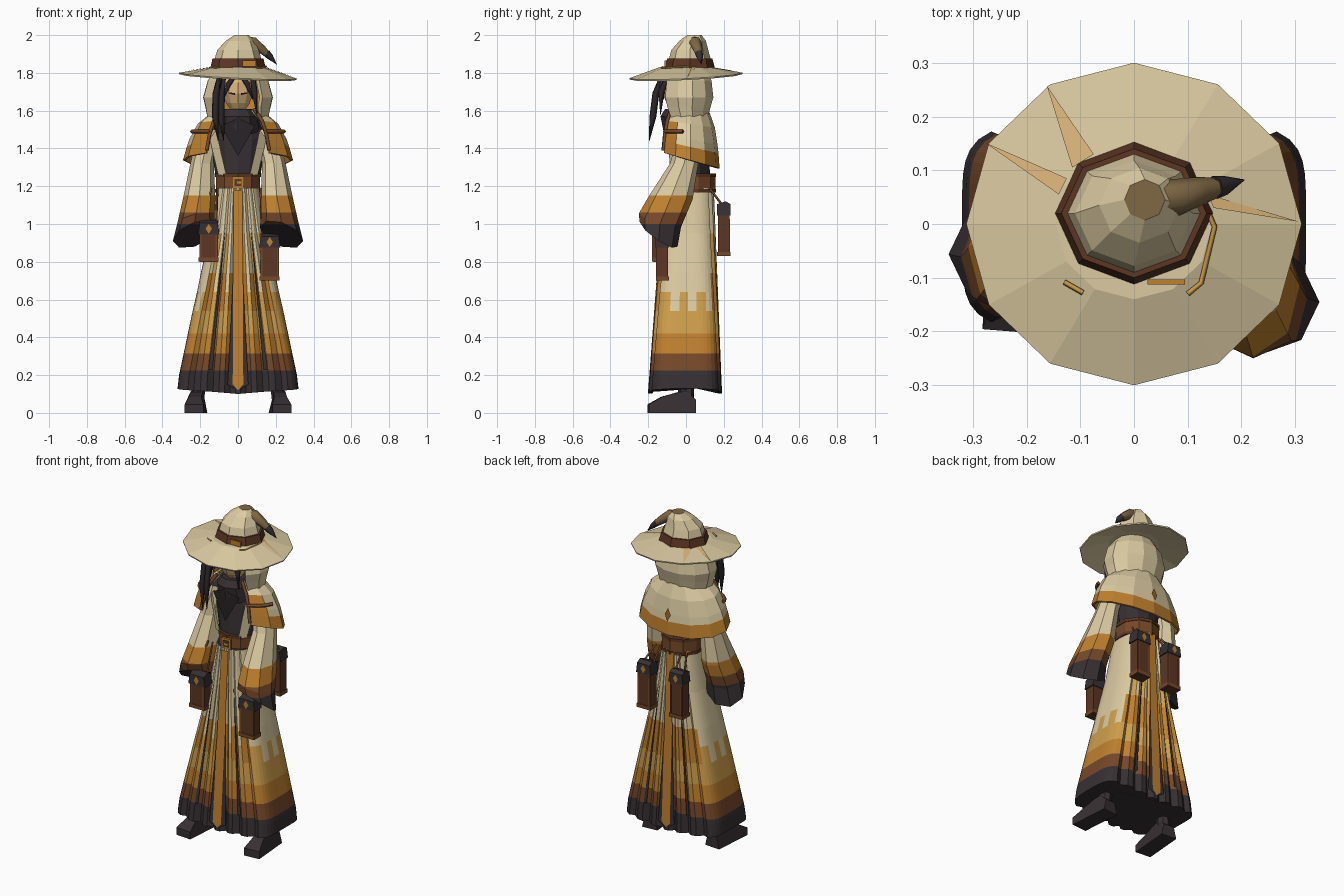
import bpy, bmesh, math
from mathutils import Matrix

if "Cube" in bpy.data.objects:
    bpy.data.objects.remove(bpy.data.objects["Cube"])

# Palette
PALETTE = dict(cream="DCCBA2", gold="BF802F", light_gold="CF9E4C", brown="764829", charcoal="383033",
               leather="5C3623", sand="DDB67C", umber="806845", bronze="96631F", hair="2B2529")
ID = list(PALETTE).index
MATS = []
for name, code in PALETTE.items():
    srgb = [int(code[k:k + 2], 16) / 255 for k in (0, 2, 4)]
    m = bpy.data.materials.new(name)
    m.use_nodes = True
    m.diffuse_color = [((c + 0.055) / 1.055) ** 2.4 for c in srgb] + [1]
    m.node_tree.nodes["Principled BSDF"].inputs["Base Color"].default_value = m.diffuse_color
    MATS.append(m)

def finish(name, bm, matrix=Matrix()):
    me = bpy.data.meshes.new(name)
    bm.to_mesh(me)
    bm.free()
    for m in MATS:
        me.materials.append(m)
    ob = bpy.data.objects.new(name, me)
    bpy.context.collection.objects.link(ob)
    ob.matrix_world = matrix
    return ob

def grid(name, rows, rule, closed=True, cap=None, bands=()):
    """Skin rows of points from top to bottom, then colour horizontal bands."""
    bm = bmesh.new()
    vs = [[bm.verts.new(p) for p in row] for row in rows]
    n = len(rows[0])
    for i in range(len(rows) - 1):
        for j in range(n if closed else n - 1):
            k = (j + 1) % n
            f = bm.faces.new((vs[i][j], vs[i + 1][j], vs[i + 1][k], vs[i][k]))
            f.material_index = ID(rule(i, j) if callable(rule) else rule)
    if cap:
        for row in (vs[0], vs[-1]):
            bm.faces.new(row).material_index = ID(cap)
        bmesh.ops.recalc_face_normals(bm, faces=bm.faces[:])
    for z, _ in bands:
        bmesh.ops.bisect_plane(bm, geom=bm.verts[:] + bm.edges[:] + bm.faces[:], plane_co=(0, 0, z), plane_no=(0, 0, 1))
    for f in bm.faces:
        for z, mat in bands:
            if f.calc_center_median().z < z:
                f.material_index = ID(mat)
    return finish(name, bm)

def ring(x, y, z, rx, ry, seg, gap=0, tx=0, ty=0):
    """Oval ring starting at the front; a gap leaves the front open."""
    angles = [gap + j * (math.tau - 2 * gap) / seg for j in range(seg + (gap > 0))]
    return [(x + rx * math.sin(a), y - ry * math.cos(a), z + tx * math.sin(a) + ty * math.cos(a)) for a in angles]

def thicken(ob, t, offset=0):
    mod = ob.modifiers.new("thickness", "SOLIDIFY")
    mod.thickness, mod.offset, mod.material_offset = t, -1, offset

def plate(name, pts, mat):
    bm = bmesh.new()
    bm.faces.new([bm.verts.new(p) for p in pts]).material_index = ID(mat)
    finish(name, bm)

def prism(name, profile, width, mat, matrix, taper=1.0):
    """Extrude a (y, z) profile across x, narrowing its upper points."""
    rows = [[(s * width / 2 * (taper if z > 0.055 else 1), y, z) for y, z in profile] for s in (-1, 1)]
    grid(name, rows, mat, cap=mat).matrix_world = matrix

def box(name, loc, size, mat):
    d, h = size[1] / 2, size[2] / 2
    prism(name, [(-d, -h), (d, -h), (d, h), (-d, h)], size[0], mat, Matrix.Translation(loc))

def strand(name, pts, mat, res=0):
    """Tapered tube through (x, y, z, radius) points."""
    cu = bpy.data.curves.new(name, "CURVE")
    cu.dimensions, cu.bevel_depth, cu.bevel_resolution, cu.use_fill_caps = "3D", 1, res, True
    sp = cu.splines.new("POLY")
    sp.points.add(len(pts) - 1)
    for p, (x, y, z, r) in zip(sp.points, pts):
        p.co, p.radius = (x, y, z, 1), r
    cu.materials.append(MATS[ID(mat)])
    bpy.context.collection.objects.link(bpy.data.objects.new(name, cu))

# Pleated skirt: squarish hem, oval waist, folds on the front and back
SEG = 72
front_y = lambda z: -0.2 + (z - 0.12) * 0.075
back_y = lambda z: 0.19 - (z - 0.12) * 0.04

def skirt_row(z, rx, power, fold):
    cy, ry, row = (front_y(z) + back_y(z)) / 2, (back_y(z) - front_y(z)) / 2, []
    for j in range(SEG):
        a = (j + 0.5) * math.tau / SEG
        s, c = math.sin(a), math.cos(a)
        r = (abs(s) ** power + abs(c) ** power) ** (-1 / power)
        dent = fold if j % 3 == 1 and abs(c) > 0.7 else 0
        row.append((rx * r * s, cy - (ry - dent) * r * c, z + (0.03 * abs(s) if z < 0.13 else 0)))
    return row

def skirt_colour(i, j):
    c = math.cos((j + 1) * math.tau / SEG)
    if abs(c) < 0.7:
        return "light_gold" if i == 3 and j // 3 % 2 else "cream"
    if j % 3 == 2:
        return "gold" if i > 1 and c < 0 else "light_gold" if i == 3 else "cream"
    return "gold" if i > 1 else "light_gold" if i == 1 and j % 3 else "cream"

LEVELS = [(1.19, 0.112, 2.4, 0.008), (0.95, 0.15, 2.8, 0.014), (0.74, 0.197, 3.3, 0.02), (0.64, 0.217, 3.7, 0.022),
          (0.54, 0.24, 4, 0.023), (0.2, 0.312, 5, 0.024), (0.1, 0.32, 5, 0.024)]
grid("skirt", [skirt_row(*lv) for lv in LEVELS], skirt_colour, cap="charcoal",
     bands=[(0.54, "light_gold"), (0.42, "gold"), (0.315, "brown"), (0.225, "charcoal")])
for tag, surf, s in (("front", front_y, -1), ("back", back_y, 1)):
    for part, mat, lift, outline in (
            ("slit", "charcoal", 0.003, ((-0.055, 0.15), (0, 0.12), (0.055, 0.15), (0.014, 0.95), (-0.014, 0.95))),
            ("sash", "gold", 0.008, ((-0.028, 0.15), (0, 0.12), (0.028, 0.15), (0.024, 1.18), (-0.024, 1.18))),
            ("left_fold", "charcoal", 0.003, ((0.135, 0.23), (0.155, 0.23), (0.065, 1))),
            ("right_fold", "charcoal", 0.003, ((-0.135, 0.23), (-0.155, 0.23), (-0.065, 1)))):
        plate(f"{tag}_{part}", [(x, surf(z) + s * lift, z) for x, z in outline], mat)

# Shoes and ankles
SHOE = [(-0.13, 0), (0.12, 0), (0.12, 0.07), (0.07, 0.115), (0.03, 0.11), (-0.06, 0.085), (-0.13, 0.045)]
for s in (-1, 1):
    prism("shoe", SHOE, 0.1, "charcoal", Matrix.Translation((s * 0.222, -0.07, 0)) @ Matrix.Rotation(s * 0.08, 4, "Z"), 0.65)
    grid("ankle", [ring(s * x, 0, z, 0.036, 0.042, 8) for x, z in ((0.19, 0.3), (0.215, 0.07))], "charcoal", cap="charcoal")

# Torso, lapels and scarf
grid("torso", [ring(0, 0.02, z, rx, ry, 12) for z, rx, ry in ((1.58, 0.1, 0.09), (1.45, 0.15, 0.1), (1.17, 0.105, 0.11))],
     "charcoal", cap="charcoal")
for s in (-1, 1):
    plate("lapel", [(s * x, y, z) for x, y, z in ((0.062, -0.085, 1.26), (0.105, -0.065, 1.26), (0.15, -0.05, 1.45),
                                                 (0.115, -0.085, 1.5), (0.09, -0.09, 1.38))], "cream")
grid("scarf", [ring(0, -0.02, 1.61, 0.075, 0.09, 10), ring(0, -0.02, 1.57, 0.105, 0.115, 10),
               ring(0, 0, 1.5, 0.12, 0.115, 10, ty=-0.03)], "charcoal", cap="charcoal")
plate("scarf_point", [(-0.09, -0.115, 1.52), (0, -0.125, 1.36), (0.09, -0.115, 1.52), (0, -0.14, 1.56)], "hair")

# Belt and buckle
for part, z0, z1, grow, mat in (("belt", 1.17, 1.265, 0, "brown"), ("belt_top_trim", 1.25, 1.268, 0.004, "leather"),
                                ("belt_base_trim", 1.168, 1.186, 0.004, "leather")):
    grid(part, [ring(0, 0.025, z, 0.123 + grow, 0.13 + grow, 10) for z in (z1, z0)], mat, cap="leather")
box("buckle", (0, -0.112, 1.22), (0.062, 0.014, 0.062), "gold")
box("buckle_hole", (0, -0.12, 1.22), (0.038, 0.006, 0.038), "leather")
box("buckle_pin", (0.008, -0.124, 1.22), (0.026, 0.006, 0.01), "light_gold")

# Wide sleeves, the left one reaching further forward
SLEEVE = ((0.15, 0.03, 1.5, 0.06, 0.06, 0, 0), (0.19, -0.01, 1.32, 0.062, 0.075, 0, 0),
          (0.205, -0.08, 1.14, 0.085, 0.115, 0, 0.01), (0.222, -0.138, 1.02, 0.1, 0.112, -0.02, 0.035),
          (0.23, -0.145, 0.945, 0.115, 0.1, -0.035, 0.065))
for s, reach, tag in ((1, 0, "left"), (-1, 0.08, "right")):
    grid(f"{tag}_sleeve", [ring(s * x, y + reach * (1.5 - z) / 0.5, z, rx, ry, 8, tx=s * drop, ty=lift)
                           for x, y, z, rx, ry, drop, lift in SLEEVE], "cream", cap="charcoal",
         bands=[(1.15, "gold"), (1.06, "brown"), (1.0, "charcoal")])

# Shoulder cape, lower at the back, with a gold border, and the hood with gold lining
thicken(grid("cape", [ring(0, 0.015, z, rx, ry, 10, 0.62, ty=lift) for z, rx, ry, lift in
                      ((1.6, 0.13, 0.11, 0.01), (1.53, 0.215, 0.138, 0.02), (1.45, 0.258, 0.152, 0.03),
                       (1.41, 0.272, 0.157, 0.035), (1.34, 0.292, 0.163, 0.045))],
             lambda i, j: "gold" if i == 3 or j in (0, 9) and i > 0 else "cream", closed=False), 0.012)
for s in (-1, 1):
    strand("cape_strap", [(s * 0.25 * math.sin(a), 0.013 - 0.154 * math.cos(a), 1.49, 0.011)
                          for a in (0.62, 0.87, 1.12, 1.38)], "brown")
    strand("cape_edge", [(s * x, y, z, 0.011) for x, y, z in ((0.085, -0.08, 1.61), (0.128, -0.1, 1.545),
                                                            (0.15, -0.112, 1.475), (0.165, -0.12, 1.39))], "brown")
plate("cape_diamond", [(-0.02, 0.177, 1.42), (0, 0.183, 1.38), (0.02, 0.177, 1.42), (0, 0.174, 1.46)], "bronze")
thicken(grid("hood", [ring(0, 0, z, rx, ry, 9, gap) for z, rx, ry, gap in
                      ((1.83, 0.11, 0.1, 0.75), (1.76, 0.165, 0.14, 0.75), (1.67, 0.19, 0.15, 0.75),
                       (1.62, 0.178, 0.135, 0.75), (1.56, 0.165, 0.118, 0.85))], "cream", closed=False), 0.02, 1)

# Head, eyes and hair
grid("head", [ring(0, -0.035, z, r, r * 1.05, 10) for z, r in
              ((1.8, 0.05), (1.75, 0.08), (1.69, 0.084), (1.64, 0.065), (1.59, 0.03))], "sand", cap="sand")
for s in (-1, 1):
    plate("eye", [(s * x, y, z) for x, y, z in ((0.015, -0.128, 1.683), (0.05, -0.112, 1.69),
                                               (0.05, -0.112, 1.698), (0.015, -0.128, 1.692))], "hair")
    strand("fringe", [(s * 0.015, -0.1, 1.79, 0.014), (s * 0.05, -0.13, 1.74, 0.017), (s * 0.078, -0.12, 1.66, 0.003)], "hair")
    strand("side_lock", [(s * 0.075, -0.09, 1.79, 0.014), (s * 0.088, -0.13, 1.7, 0.017), (s * 0.1, -0.135, 1.58, 0.002)], "hair")
for x in (-0.075, -0.105):
    strand("long_lock", [(x, -0.135, 1.77, 0.01), (x - 0.012, -0.16, 1.69, 0.02), (x - 0.015, -0.175, 1.57, 0.02),
                         (x, -0.195, 1.44, 0.002)], "hair")

# Hat: brim, band, crown and bent tip
def on_brim(x, y, *lift):
    t = min(1, max(0, (math.hypot(x, y) - 0.14) / 0.165))
    return (x, y, 1.83 + (-0.045 - 0.05 * x + 0.05 * y) * t + sum(lift))

thicken(grid("hat_brim", [[on_brim(r * x, r * y) for x, y, _ in ring(0, 0, 0, 1.04, 1, 12)] for r in (0.02, 0.14, 0.3)],
             "cream"), 0.008)
for stain in (((-0.162, 0.257), (-0.115, 0.105), (-0.075, 0.13)), ((-0.278, 0.152), (-0.14, 0.055), (-0.125, 0.085)),
              ((0.308, 0.004), (0.148, 0.03), (0.138, 0.055))):
    plate("brim_stain", [on_brim(*p, 0.004) for p in stain], "sand")
grid("hat_band", [ring(0, 0.02, 1.875, 0.135, 0.12, 8), ring(0, 0.02, 1.826, 0.147, 0.133, 8)], "leather", cap="leather")
grid("hat_crown", [ring(x, y, z, rx, ry, 8) for x, y, z, rx, ry in
                   ((0.02, 0.045, 2.0, 0.038, 0.038), (0.01, 0.035, 1.97, 0.075, 0.07),
                    (0, 0.02, 1.92, 0.11, 0.098), (0, 0.02, 1.86, 0.128, 0.114))], "cream", cap="umber")
strand("hat_tip", [(0.02, 0.045, 1.962, 0.037), (0.08, 0.05, 1.96, 0.034), (0.125, 0.062, 1.925, 0.026),
                   (0.165, 0.07, 1.89, 0.016)], "umber", 1)
strand("hat_tip_end", [(0.15, 0.068, 1.905, 0.022), (0.17, 0.072, 1.885, 0.018), (0.205, 0.082, 1.845, 0.001)], "charcoal", 1)
box("hat_buckle", (0.06, -0.108, 1.85), (0.07, 0.01, 0.03), "gold")
for part, path in (("hat_cord", ((0.13, 0.04), (0.15, -0.005), (0.125, -0.11), (0.1, -0.13))),
                   ("hat_pin", ((-0.13, -0.108), (-0.095, -0.128)))):
    strand(part, [on_brim(*p, 0.006) + (0.005,) for p in path], "light_gold")

# Hanging pouches: body, flap, emblem, trim and straps
FLAP = [(-0.036, 0), (0.036, 0), (0.036, 0.06), (0.01, 0.075), (-0.036, 0.06)]
for tag, x, y, z0, z1, s, w in (("front_right", -0.155, -0.145, 0.8, 1.02, -1, 0.098), ("front_left", 0.168, -0.125, 0.7, 0.95, -1, 0.098),
                                ("back_left", 0.125, 0.2, 0.83, 1.12, 1, 0.085), ("back_right", -0.095, 0.2, 0.83, 1.12, 1, 0.085)):
    h = z1 - z0
    box(f"{tag}_pouch", (x, y, z0 + h * 0.45), (w, 0.062, h * 0.9), "leather")
    box(f"{tag}_pouch_base", (x, y, z0 + 0.012), (w + 0.008, 0.07, 0.022), "brown")
    prism(f"{tag}_pouch_flap", FLAP, w + 0.014, "charcoal", Matrix.Translation((x, y, z1 - 0.075)), 0.85)
    plate(f"{tag}_pouch_emblem", [(x + a * 0.017, y + s * 0.039, z1 - 0.045 + b * 0.026)
                                  for a, b in ((-1, 0), (0, -1), (1, 0), (0, 1))], "gold")
    for k in (-1, 1):
        box(f"{tag}_pouch_trim", (x + k * w * 0.42, y + s * 0.031, z0 + h * 0.37), (0.008, 0.006, h * 0.62), "brown")
        strand(f"{tag}_pouch_strap", [(x + k * w * 0.4, y, z1 - 0.03, 0.006),
                                      (x * 0.8 + k * 0.015, y * 0.62, 1.19, 0.006)], "brown")
